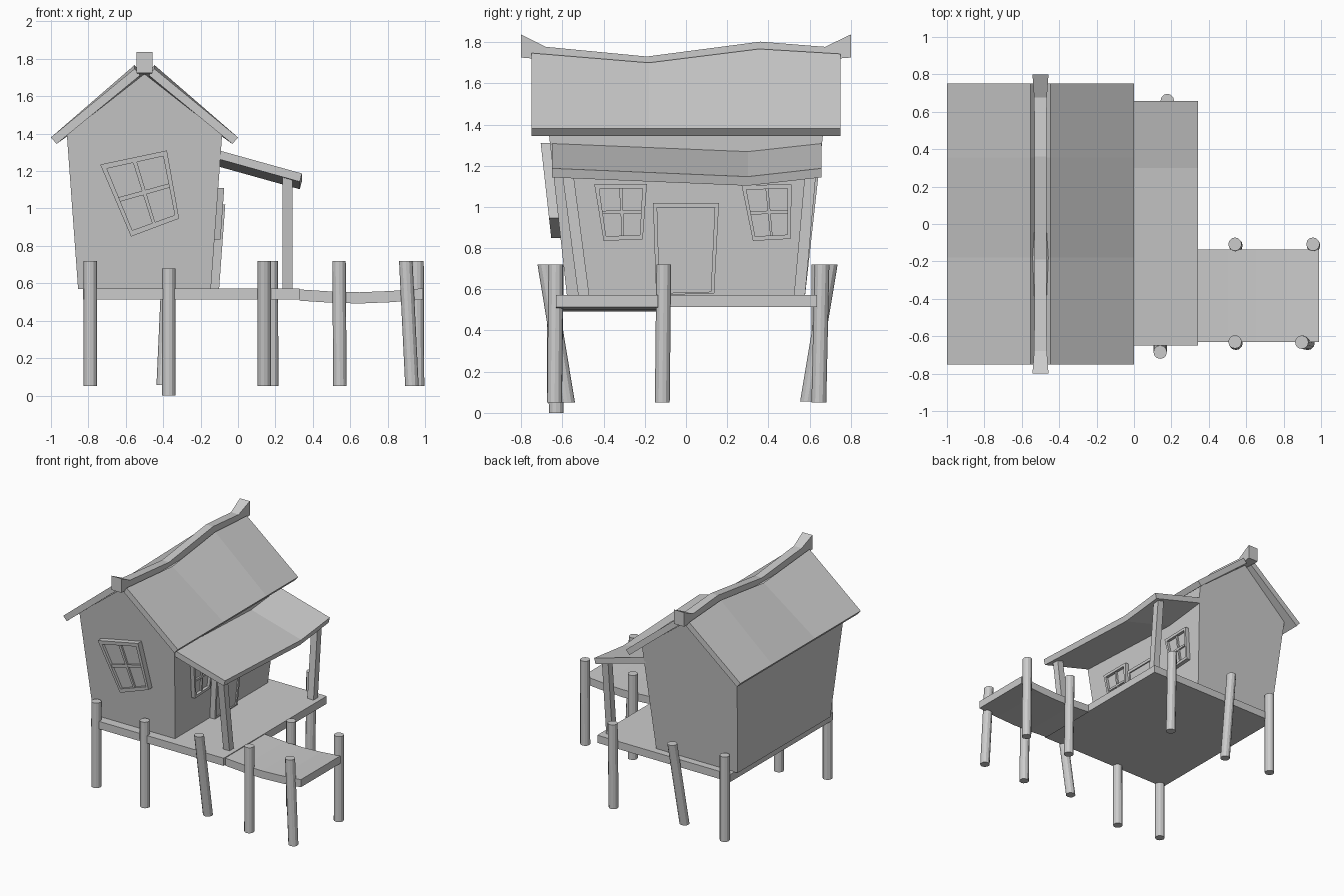
import bpy, bmesh
from math import cos, sin, tau
from mathutils import Vector

if "Cube" in bpy.data.objects:
    bpy.data.objects.remove(bpy.data.objects["Cube"])


def make(name, lofts):
    """One object from a list of lofts; each loft is a list of rings of points."""
    bm = bmesh.new()
    for rings in lofts:
        vs = [[bm.verts.new(p) for p in r] for r in rings]
        n = len(vs[0])
        for a, b in zip(vs, vs[1:]):
            for i in range(n):
                j = (i + 1) % n
                bm.faces.new((a[i], a[j], b[j], b[i]))
        bm.faces.new(vs[0][::-1])
        bm.faces.new(vs[-1])
    bmesh.ops.recalc_face_normals(bm, faces=bm.faces)
    me = bpy.data.meshes.new(name)
    bm.to_mesh(me)
    bm.free()
    ob = bpy.data.objects.new(name, me)
    bpy.context.collection.objects.link(ob)
    return ob


def rect_x(x, y0, y1, z0, z1):
    return [(x, y0, z0), (x, y1, z0), (x, y1, z1), (x, y0, z1)]


def rect_z(x, y, z, h):
    return [(x - h, y - h, z), (x + h, y - h, z), (x + h, y + h, z), (x - h, y + h, z)]


# House body: flared walls with gable ends
def gable(s):
    return [(-.855, s * .578, .57), (-.145, s * .578, .57), (-.085, s * .67, 1.395),
            (-.5, s * .705, 1.72), (-.915, s * .67, 1.395)]


make("house_body", [[gable(-1), gable(1)]])

# Main roof slabs, sagging along the ridge
ridge = [(-.75, 1.747), (-.18, 1.70), (.355, 1.767), (.75, 1.743)]
for side, label in ((-1, "left"), (1, "right")):
    rings = []
    for y, z in ridge:
        prof = [(.5, 1.38), (.053, z), (.023, z - .035), (.47, 1.345)]
        rings.append([(-.5 + side * dx, y, pz) for dx, pz in prof])
    make(label + "_roof_slab", [rings])

# Ridge beam with upturned ends: y, half width, bottom, top
beam = [(-.8, .043, 1.725, 1.837), (-.68, .034, 1.715, 1.777), (-.19, .031, 1.66, 1.73),
        (.36, .031, 1.73, 1.802), (.675, .034, 1.715, 1.777), (.8, .043, 1.725, 1.837)]
make("ridge_beam", [[[(-.5 - h, y, a), (-.5 + h, y, a), (-.5 + h, y, b), (-.5 - h, y, b)]
                     for y, h, a, b in beam]])

# Porch roof
make("porch_roof", [[[(-.1, y, 1.31 - s), (.342, y, 1.187 - s), (.33, y, 1.143 - s), (-.11, y, 1.266 - s)]
                     for y, s in ((-.65, 0), (.3, .04), (.657, 0))]])

# Porch posts
for label, top, bottom in (("front", -.575, -.495), ("back", .605, .55)):
    make(label + "_porch_post", [[rect_z(.265, bottom, .56, .027), rect_z(.265, top, 1.17, .027)]])

# Deck and sagging walkway
make("deck", [[rect_x(-.83, -.65, .635, .513, .573), rect_x(.33, -.65, .635, .513, .573)]])
make("walkway", [[rect_x(x, -.63, -.137, z - .06, z)
                  for x, z in ((.33, .567), (.5, .556), (.65, .552), (.82, .559), (.99, .573))]])

# Stilts: bottom x, y, z then top x, y, z
stilts = [(-.79, -.638, .05, -.79, -.638, .72), (-.37, -.63, 0, -.37, -.635, .68),
          (.14, -.575, .05, .14, -.685, .72), (.545, -.638, .05, .54, -.63, .72),
          (.93, -.638, .05, .897, -.632, .72), (.96, -.115, .05, .957, -.108, .72),
          (.545, -.115, .05, .54, -.108, .72), (.18, .645, .05, .178, .66, .72),
          (-.4, .59, .055, -.37, .70, .72), (-.79, .645, .05, -.79, .645, .72)]
for i, s in enumerate(stilts):
    make(f"stilt_{i + 1}", [[[(x + .036 * cos(tau * k / 12), y + .036 * sin(tau * k / 12), z)
                              for k in range(12)] for x, y, z in (s[:3], s[3:])]])


# Wall mappings: across, up, distance out of the wall
def side_wall(u, v, d):
    return (-.145 + (v - .57) * .073 + d, u, v)


def front_wall(u, v, d):
    return (u, -.578 - (v - .57) * .1115 - d, v)


def fitting(name, wall, quad, bars, depth, panel):
    """Bars and a panel laid out in a skewed quad (bl, br, tr, tl)."""
    bl, br, tr, tl = [Vector(p) for p in quad]

    def block(s0, s1, t0, t1, d):
        pts = [bl.lerp(br, s).lerp(tl.lerp(tr, s), t)
               for s, t in ((s0, t0), (s1, t0), (s1, t1), (s0, t1))]
        return [[wall(p.x, p.y, e) for p in pts] for e in (-.01, d)]

    make(name, [block(*b, depth) if len(b) == 4 else block(*b) for b in bars]
         + [block(.01, .99, .01, .99, panel)])


# Windows with a four-pane cross
def window(name, wall, quad, depth, f=.08):
    g = 1 - f
    fitting(name, wall, quad, [(0, 1, 0, f), (0, 1, g, 1), (0, f, f, g), (g, 1, f, g),
                               (.47, .53, f, g, depth - .008), (f, g, .47, .53, depth - .009)],
            depth, depth - .022)


window("front_window", front_wall, [(-.572, .85), (-.315, .946), (-.38, 1.31), (-.737, 1.235)], .045, .07)
window("porch_window_left", side_wall, [(-.40, .835), (-.21, .843), (-.19, 1.11), (-.445, 1.11)], .032)
window("porch_window_right", side_wall, [(.325, .835), (.508, .845), (.513, 1.11), (.27, 1.105)], .032)

# Door
fitting("door", side_wall, [(-.145, .572), (.137, .58), (.16, 1.02), (-.16, 1.02)],
        [(0, .06, 0, 1), (.94, 1, 0, 1), (.06, .94, .95, 1), (.06, .94, 0, .02)], .044, .034)
